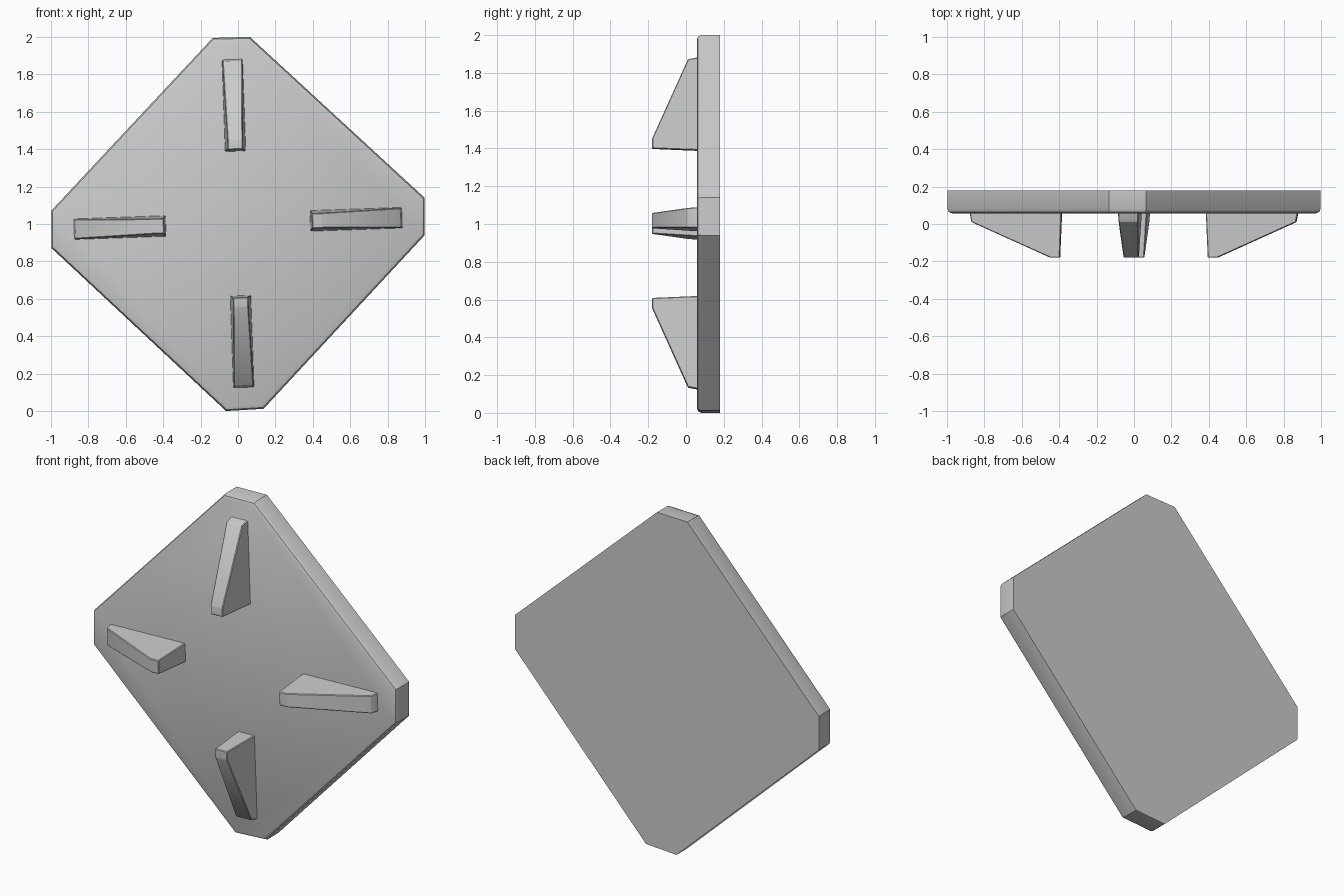
import bpy, bmesh
from math import radians, sin, cos

if "Cube" in bpy.data.objects:
    bpy.data.objects.remove(bpy.data.objects["Cube"])

FRONT, BACK, TIP = 0.057, 0.18, -0.18
CZ = 1.003


def finish(bm, name):
    bmesh.ops.recalc_face_normals(bm, faces=bm.faces)
    mesh = bpy.data.meshes.new(name)
    bm.to_mesh(mesh)
    bm.free()
    ob = bpy.data.objects.new(name, mesh)
    bpy.context.collection.objects.link(ob)
    bpy.ops.object.select_all(action='DESELECT')
    bpy.context.view_layer.objects.active = ob
    ob.select_set(True)
    bpy.ops.object.shade_smooth_by_angle(angle=radians(30))
    return ob


def prism(bm, near, far):
    a = [bm.verts.new(p) for p in near]
    b = [bm.verts.new(p) for p in far]
    n = len(a)
    bm.faces.new(a)
    bm.faces.new(b[::-1])
    for i in range(n):
        j = (i + 1) % n
        bm.faces.new((a[i], b[i], b[j], a[j]))


# Plate: slightly turned square with clipped corners, front rim rounded
outline = [(-0.135, 1.995), (0.064, 2.0), (0.998, 1.14), (0.998, 0.94),
           (0.137, 0.012), (-0.064, 0.0), (-0.998, 0.872), (-0.998, 1.072)]
bm = bmesh.new()
prism(bm, [(x, FRONT, z) for x, z in outline], [(x, BACK, z) for x, z in outline])
rim = [e for e in bm.edges if all(abs(v.co.y - FRONT) < 1e-4 for v in e.verts)]
bmesh.ops.bevel(bm, geom=rim, offset=0.025, segments=2, profile=0.5, affect='EDGES')
finish(bm, "plate")

# Fins: tapered triangular wedges around the plate centre (radius, y)
profile = [(0.385, FRONT + 0.03), (0.396, TIP), (0.447, TIP),
           (0.868, 0.01), (0.883, FRONT + 0.03)]


def half_width(y):
    return 0.055 - 0.015 * (FRONT - y) / (FRONT - TIP)


def fin(name, angle):
    c, s = cos(angle), sin(angle)

    def side(sign):
        pts = []
        for r, y in profile:
            t = sign * half_width(y)
            pts.append((r * c - t * s, y, CZ + r * s + t * c))
        return pts

    bm = bmesh.new()
    prism(bm, side(-1), side(1))
    bmesh.ops.bevel(bm, geom=bm.edges[:], offset=0.004, segments=1, affect='EDGES')
    finish(bm, name)


for i, name in enumerate(("right_fin", "top_fin", "left_fin", "bottom_fin")):
    fin(name, radians(2 + 90 * i))
